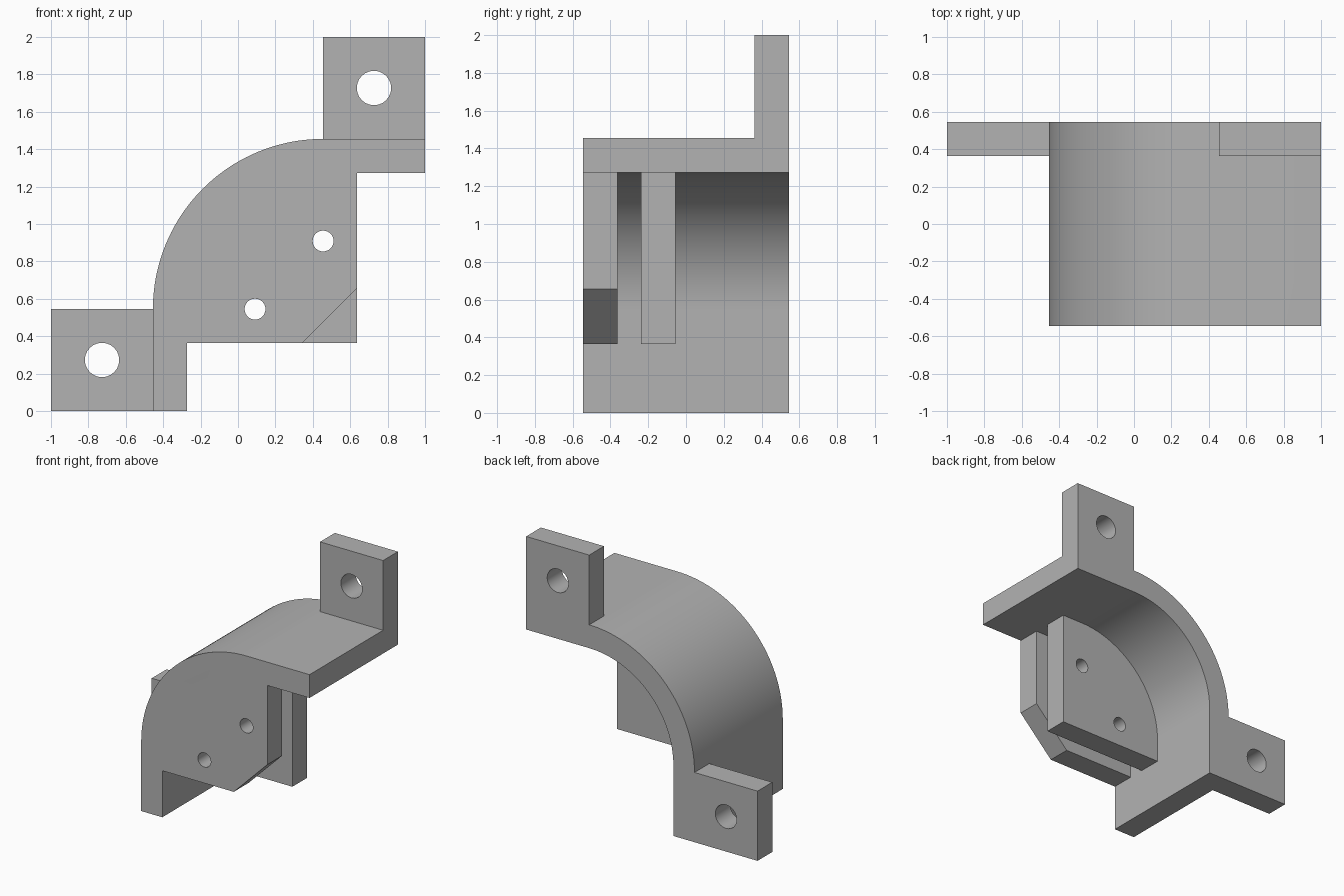
import bpy, bmesh, math

cube = bpy.data.objects.get("Cube")
if cube:
    bpy.data.objects.remove(cube, do_unlink=True)

grey = bpy.data.materials.new("plain_grey")
grey.use_nodes = True
colour = (0.45, 0.45, 0.45, 1)
grey.diffuse_color = colour
grey.node_tree.nodes["Principled BSDF"].inputs["Base Color"].default_value = colour

CX, CZ = 0.455, 0.545        # centre of the bend
R_OUT, R_IN = 0.91, 0.728    # shell radii
R_MID = 0.82                 # ribs reach into the shell
BACK, FRONT, T = 0.545, -0.545, 0.182


def arc(cx, cz, r, a0, a1, n):
    angles = [math.radians(a0 + (a1 - a0) * i / n) for i in range(n + 1)]
    return [(cx + r * math.cos(a), cz + r * math.sin(a)) for a in angles]


def prism(name, outline, y0, y1):
    """Extrude an x-z outline from y0 to y1."""
    bm = bmesh.new()
    face = bm.faces.new([bm.verts.new((x, y0, z)) for x, z in outline])
    out = bmesh.ops.extrude_face_region(bm, geom=[face])["geom"]
    moved = [v for v in out if isinstance(v, bmesh.types.BMVert)]
    bmesh.ops.translate(bm, verts=moved, vec=(0, y1 - y0, 0))
    bmesh.ops.recalc_face_normals(bm, faces=bm.faces)
    mesh = bpy.data.meshes.new(name)
    bm.to_mesh(mesh)
    bm.free()
    mesh.materials.append(grey)
    obj = bpy.data.objects.new(name, mesh)
    bpy.context.collection.objects.link(obj)
    return obj


def combine(target, other, operation):
    mod = target.modifiers.new(operation, 'BOOLEAN')
    mod.operation, mod.object, mod.solver = operation, other, 'EXACT'
    bpy.context.view_layer.objects.active = target
    bpy.ops.object.modifier_apply(modifier=mod.name)
    bpy.data.objects.remove(other, do_unlink=True)


# Bent shell: upright leg, quarter bend, level leg
bracket = prism("corner_bracket",
                [(-0.455, 0)] + arc(CX, CZ, R_OUT, 180, 90, 40)
                + [(1, 1.455), (1, 1.273)]
                + arc(CX, CZ, R_IN, 90, 180, 40) + [(-0.273, 0)],
                FRONT, BACK)

# Ribs inside the bend; the front one has a clipped corner
bend = arc(CX, CZ, R_MID, 180, 90, 24)
start = [(CX - R_MID, 0.364)]
top = [(0.636, CZ + R_MID)]
front_rib = prism("front_rib", start + bend + top + [(0.636, 0.655), (0.345, 0.364)],
                  FRONT, FRONT + T)
inner_rib = prism("inner_rib", start + bend + top + [(0.636, 0.364)], -0.237, -0.055)

# Mounting tabs at the back
lower_tab = prism("lower_tab", [(-1, 0), (-0.36, 0), (-0.36, 0.545), (-1, 0.545)],
                  BACK - T, BACK)
upper_tab = prism("upper_tab", [(0.455, 1.36), (1, 1.36), (1, 2), (0.455, 2)],
                  BACK - T, BACK)
for part in (front_rib, inner_rib, lower_tab, upper_tab):
    combine(bracket, part, 'UNION')

# Round holes through the tabs and both ribs
for x, z, r, y0, y1 in [(-0.727, 0.273, 0.092, 0.3, 0.6),
                        (0.727, 1.727, 0.092, 0.3, 0.6),
                        (0.091, 0.545, 0.056, -0.6, 0),
                        (0.455, 0.909, 0.056, -0.6, 0)]:
    cutter = prism("hole_cutter", arc(x, z, r, 0, 345, 23), y0, y1)
    cutter.hide_render = True
    combine(bracket, cutter, 'DIFFERENCE')

# Smooth the curved walls, keep the edges sharp
bpy.ops.object.select_all(action='DESELECT')
bracket.select_set(True)
bpy.context.view_layer.objects.active = bracket
bpy.ops.object.shade_smooth_by_angle(angle=math.radians(30))
